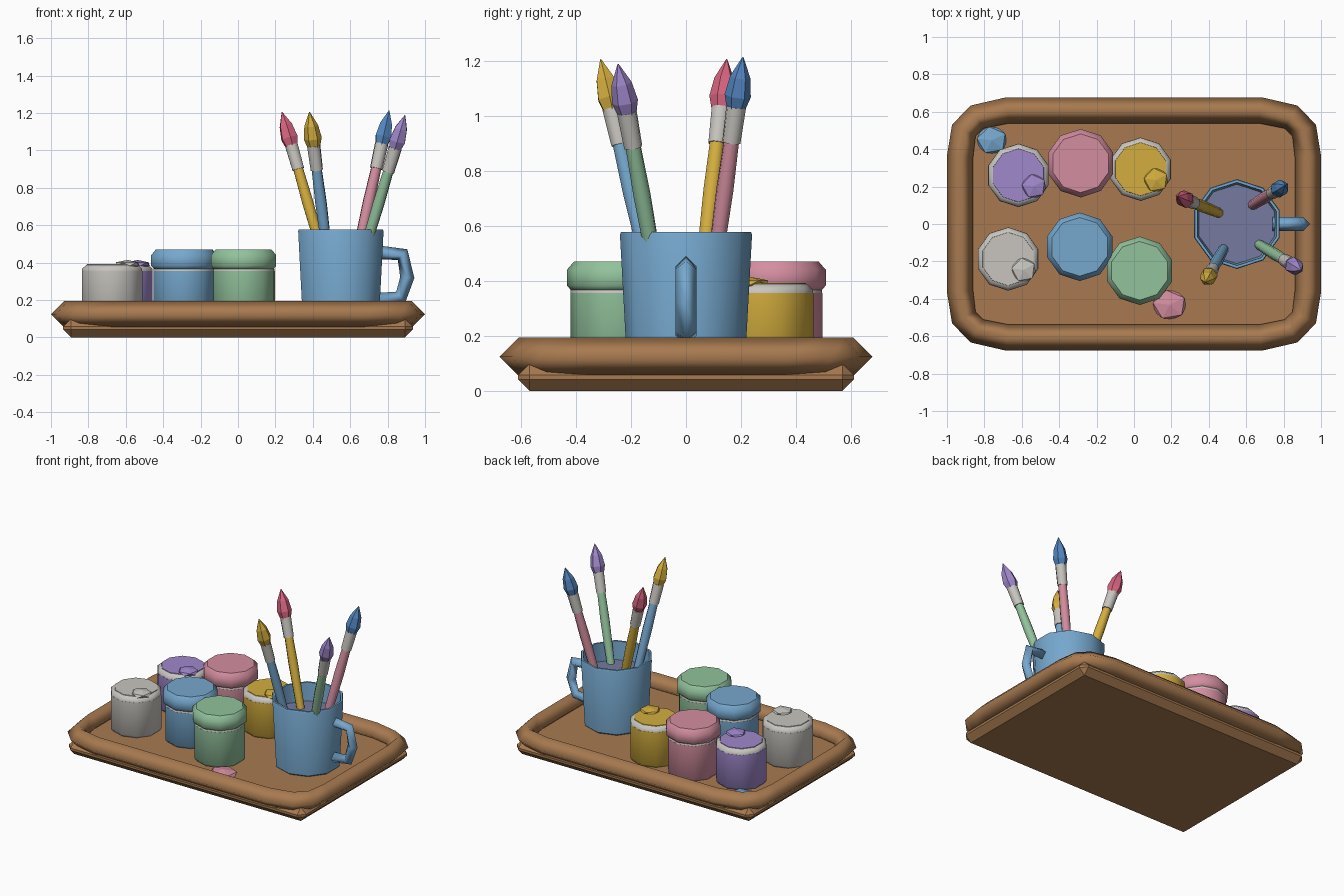
import bpy, bmesh, math
from mathutils import Vector, Matrix

if "Cube" in bpy.data.objects:
    bpy.data.objects.remove(bpy.data.objects["Cube"])


def lin(c):
    c /= 255
    return c / 12.92 if c <= 0.04045 else ((c + 0.055) / 1.055) ** 2.4


COLOURS = {
    "brown": (168, 122, 80), "blue": (118, 168, 206), "pink": (212, 142, 160),
    "green": (146, 194, 156), "yellow": (212, 174, 62), "purple": (160, 136, 204),
    "white": (200, 197, 191), "water": (118, 122, 160),
    "crimson": (216, 100, 128), "deep_blue": (84, 134, 192),
}
MATS = {}
for key, rgb in COLOURS.items():
    MATS[key] = bpy.data.materials.new(key)
    MATS[key].diffuse_color = (*[lin(c) for c in rgb], 1)


def finish(name, bm, colours, smooth=None):
    bmesh.ops.recalc_face_normals(bm, faces=bm.faces[:])
    me = bpy.data.meshes.new(name)
    bm.to_mesh(me)
    bm.free()
    for c in colours:
        me.materials.append(MATS[c])
    if smooth:
        for p in me.polygons:
            p.use_smooth = True
        me.set_sharp_from_angle(angle=math.radians(smooth))
    ob = bpy.data.objects.new(name, me)
    bpy.context.collection.objects.link(ob)
    return ob


def skin(bm, rings, closed=False):
    """Join rings of vertices; returns faces per segment."""
    out = []
    pairs = list(zip(rings, rings[1:]))
    if closed:
        pairs.append((rings[-1], rings[0]))
    for a, b in pairs:
        n = len(a)
        out.append([bm.faces.new((a[i], a[(i + 1) % n], b[(i + 1) % n], b[i])) for i in range(n)])
    return out


def lathe(name, profile, colours, loc=(0, 0, 0), sides=10, smooth=50, rot=None, painted=0):
    """Turn (radius, z) points; the last `painted` segments and cap use colour 2."""
    bm = bmesh.new()
    rings = []
    for r, z in profile:
        ring = []
        for i in range(sides):
            a = math.pi / 2 + 2 * math.pi * i / sides
            ring.append(bm.verts.new((r * math.cos(a), r * math.sin(a), z)))
        rings.append(ring)
    segs = skin(bm, rings)
    segs.append([bm.faces.new(rings[-1])])
    bm.faces.new(rings[0])
    if painted:
        for seg in segs[-painted:]:
            for f in seg:
                f.material_index = 1
    m = Matrix.Translation(loc)
    if rot:
        m = m @ rot
    bm.transform(m)
    return finish(name, bm, colours, smooth)


def sweep(name, path, radius, axis, colour, closed):
    """Diamond section along a flat path; axis is the path plane's normal."""
    bm = bmesh.new()
    pts = [Vector(p) for p in path]
    n = len(pts)
    rings = []
    for i, p in enumerate(pts):
        prev = pts[i - 1] if closed or i else p
        nxt = pts[(i + 1) % n] if closed or i < n - 1 else p
        t = ((p - prev).normalized() + (nxt - p).normalized()).normalized()
        side = t.cross(axis)
        rings.append([bm.verts.new(p + d * radius) for d in (side, axis, -side, -axis)])
    skin(bm, rings, closed)
    if not closed:
        bm.faces.new(rings[0])
        bm.faces.new(rings[-1])
    return finish(name, bm, [colour], 180)


def blob(name, loc, size, colour, turn=0):
    bm = bmesh.new()
    bmesh.ops.create_icosphere(bm, subdivisions=1, radius=1)
    bm.transform(Matrix.Translation(loc) @ Matrix.Diagonal((*size, 1)) @ Matrix.Rotation(turn, 4, 'Z'))
    return finish(name, bm, [colour])


# Tray base: bevelled slab
bm = bmesh.new()
bmesh.ops.create_cube(bm, size=1)
bm.transform(Matrix.Translation((0, 0, 0.05)) @ Matrix.Diagonal((1.87, 1.22, 0.1, 1)))
bmesh.ops.bevel(bm, geom=bm.edges[:], offset=0.042, segments=1, affect='EDGES')
finish("tray_base", bm, ["brown"], 30)

# Tray rim: rounded rectangle
corner = [(0.93, 0.36), (0.91, 0.50), (0.84, 0.572), (0.675, 0.608)]
path = []
for sx, sy, step in ((1, 1, 1), (-1, 1, -1), (-1, -1, 1), (1, -1, -1)):
    path += [(sx * x, sy * y, 0.124) for x, y in corner[::step]]
sweep("tray_rim", path, 0.07, Vector((0, 0, 1)), "brown", True)

# Paint jars: three closed, three open
BODY = [(0.155, 0.1), (0.17, 0.118), (0.17, 0.355)]
COLLAR = [(0.169, 0.35), (0.169, 0.367), (0.145, 0.388)]
LID = [(0.165, 0.363), (0.183, 0.383), (0.183, 0.44), (0.157, 0.47)]
JARS = [("pink", -0.285, 0.325, True), ("blue", -0.29, -0.122, True), ("green", 0.03, -0.25, True),
        ("purple", -0.618, 0.26, False), ("yellow", 0.035, 0.293, False), ("white", -0.673, -0.187, False)]
for colour, x, y, closed in JARS:
    lathe(colour + "_jar_body", BODY, [colour], (x, y, 0))
    lathe(colour + "_jar_collar", COLLAR, ["white"], (x, y, 0))
    if closed:
        lathe(colour + "_jar_lid", LID, [colour], (x, y, 0))
    else:
        lathe(colour + "_jar_paint", [(0.145, 0.38), (0.142, 0.392)], [colour], (x, y, 0))
        blob(colour + "_paint_dollop", (x + 0.083, y - 0.058, 0.392), (0.072, 0.072, 0.022), colour, 0.5)

# Spilt paint on the tray
blob("blue_spill", (-0.76, 0.448, 0.105), (0.09, 0.082, 0.025), "blue", 0.5)
blob("pink_spill", (0.19, -0.432, 0.105), (0.1, 0.088, 0.025), "pink", 0.5)

# Mug with water and handle
lathe("mug", [(0.2, 0.1), (0.215, 0.112), (0.24, 0.568), (0.236, 0.578), (0.222, 0.578), (0.212, 0.45)],
      ["blue", "water"], (0.55, 0, 0), smooth=40, painted=1)
sweep("mug_handle", [(0.74, 0, 0.455), (0.88, 0, 0.443), (0.905, 0, 0.32), (0.87, 0, 0.215), (0.74, 0, 0.2)],
      0.038, Vector((0, 1, 0)), "blue", False)

# Brushes: point at mug brim height, then tip point
BRUSHES = [("yellow", "crimson", (0.415, 0.075, 0.575), (0.235, 0.148, 1.205)),
           ("blue", "yellow", (0.462, -0.165, 0.575), (0.382, -0.31, 1.205)),
           ("pink", "deep_blue", (0.665, 0.12, 0.575), (0.808, 0.207, 1.213)),
           ("green", "purple", (0.71, -0.135, 0.575), (0.893, -0.247, 1.188))]
for handle, tip, low, top in BRUSHES:
    low, top = Vector(low), Vector(top)
    d = (top - low).normalized()
    rot = d.to_track_quat('Z', 'Y').to_matrix().to_4x4()
    # profiles measured down from the tip
    lathe(handle + "_brush_handle", [(0.026, -0.86), (0.032, -0.5), (0.028, -0.3)], [handle], top, 8, 50, rot)
    lathe(handle + "_brush_ferrule", [(0.034, -0.32), (0.037, -0.185)], ["white"], top, 8, 50, rot)
    lathe(handle + "_brush_tip", [(0.034, -0.195), (0.048, -0.145), (0.037, -0.075), (0.002, 0)],
          [tip], top, 6, None, rot)

for m in bpy.data.materials:
    if m.users and not m.is_grease_pencil:
        m.use_nodes = True
        m.node_tree.nodes["Principled BSDF"].inputs["Base Color"].default_value = m.diffuse_color
